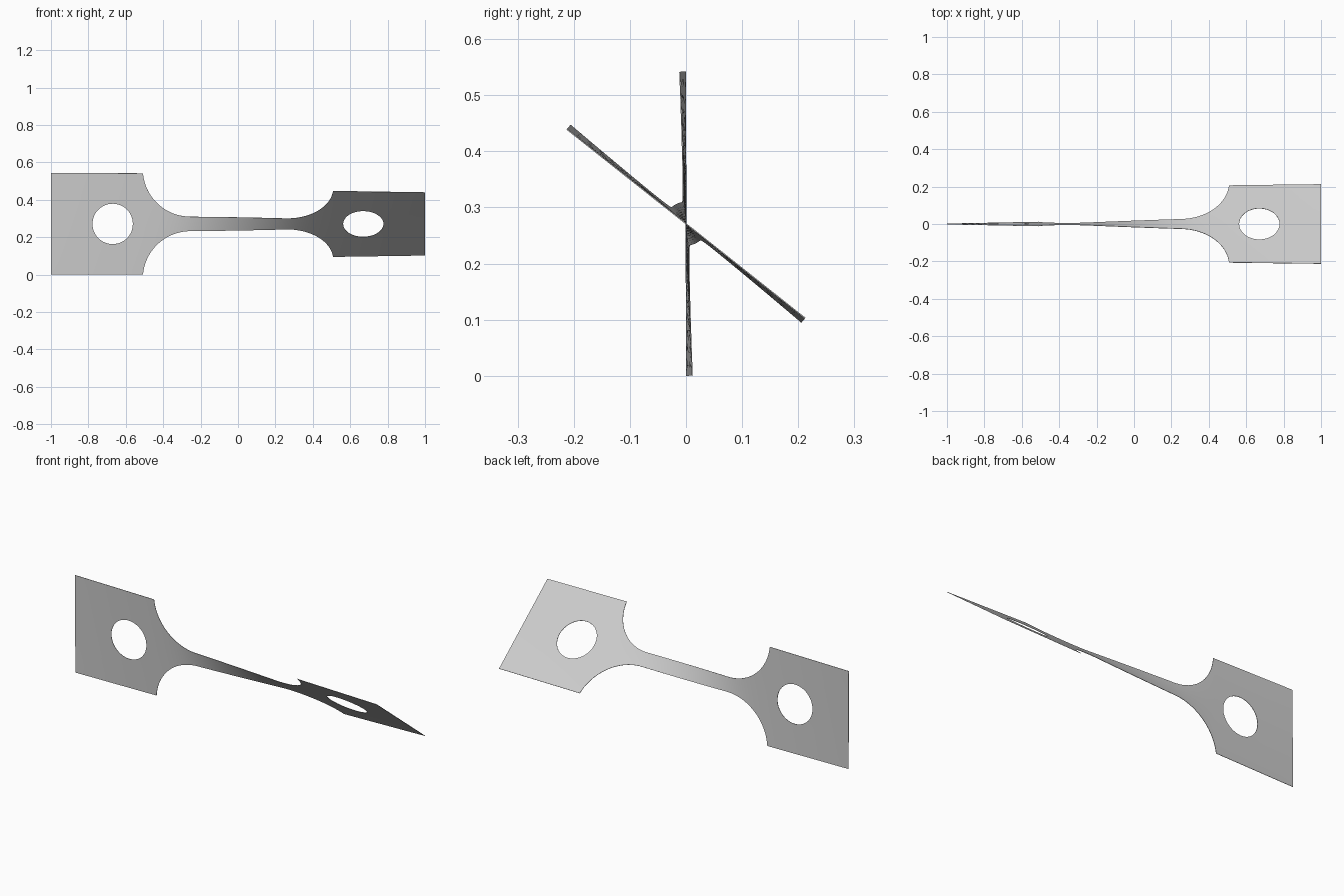
import bpy, bmesh
from math import sin, cos, acos, radians, hypot
from mathutils import Matrix

cube = bpy.data.objects.get("Cube")
if cube:
    bpy.data.objects.remove(cube, do_unlink=True)

HALF = 0.271                    # half width of the grips
NECK = 0.039                    # half width of the neck
RADIUS = 0.254                  # fillet radius
NECK_END = 0.255                # where the fillet meets the neck
HOLE_X, HOLE_R = 0.67, 0.108
THICK = 0.002
SIDE = 16                       # segments along each grip edge

arc_end = acos(1 - (HALF - NECK) / RADIUS)
GRIP_X = NECK_END + RADIUS * sin(arc_end)


def half_width(x):
    """Half width of the strip at a station along its length."""
    d = min(max(abs(x) - NECK_END, 0), GRIP_X - NECK_END)
    return NECK + RADIUS - (RADIUS ** 2 - d * d) ** 0.5


# Twist builds up fastest where the strip is narrow
STEPS = 1000
total = [0.0]
for i in range(STEPS):
    total.append(total[-1] + half_width(-1 + (2 * i + 1) / STEPS) ** -1.4)


def twist(x):
    p = min(max((x + 1) / 2 * STEPS, 0), STEPS - 0.001)
    i = int(p)
    f = (total[i] + (total[i + 1] - total[i]) * (p - i)) / total[-1]
    return radians(0.3 + 51.3 * f)


bm = bmesh.new()


def skin(rows, closed=False):
    """Fill quads between successive rows of flat points."""
    rows = [[bm.verts.new((x, 0, z)) for x, z in row] for row in rows]
    n = len(rows[0])
    for a, b in zip(rows, rows[1:]):
        for j in range(n if closed else n - 1):
            k = (j + 1) % n
            bm.faces.new((a[j], a[k], b[k], b[j]))


# Neck and fillets
arc = [NECK_END + RADIUS * sin(arc_end * i / 20) for i in range(21)]
stations = [-x for x in reversed(arc)]
stations += [NECK_END * (i / 16 - 1) for i in range(1, 32)]
stations += arc
skin([[(x, half_width(x) * (2 * j / SIDE - 1)) for j in range(SIDE + 1)]
      for x in stations])

# Grips: rings blending from the round hole to the rectangular outline
for s in (-1, 1):
    outline = []
    corners = [(GRIP_X, -HALF), (1, -HALF), (1, HALF), (GRIP_X, HALF)]
    for (ax, az), (bx, bz) in zip(corners, corners[1:] + corners[:1]):
        outline += [(ax + (bx - ax) * j / SIDE, az + (bz - az) * j / SIDE)
                    for j in range(SIDE)]
    rings = []
    for r in range(7):
        t, ring = r / 6, []
        for x, z in outline:
            d = hypot(x - HOLE_X, z)
            f = HOLE_R / d * (1 - t) + t
            ring.append((s * (HOLE_X + (x - HOLE_X) * f), z * f))
        rings.append(ring)
    skin(rings, closed=True)

bmesh.ops.remove_doubles(bm, verts=bm.verts, dist=0.0002)
bmesh.ops.recalc_face_normals(bm, faces=bm.faces)

# Twist the flat strip about its long axis and lift it to the ground
for v in bm.verts:
    v.co = Matrix.Rotation(twist(v.co.x), 3, 'X') @ v.co
    v.co.z += HALF

mesh = bpy.data.meshes.new("twisted_strip")
bm.to_mesh(mesh)
bm.free()
strip = bpy.data.objects.new("twisted_strip", mesh)
bpy.context.collection.objects.link(strip)

# Material
grey = bpy.data.materials.new("light_grey")
grey.use_nodes = True
colour = (0.6, 0.6, 0.6, 1)
grey.diffuse_color = colour
grey.node_tree.nodes["Principled BSDF"].inputs["Base Color"].default_value = colour
mesh.materials.append(grey)

# Sheet thickness and shading
bpy.ops.object.select_all(action='DESELECT')
strip.select_set(True)
bpy.context.view_layer.objects.active = strip
solid = strip.modifiers.new("thickness", 'SOLIDIFY')
solid.thickness = THICK
solid.offset = 0
bpy.ops.object.modifier_apply(modifier=solid.name)
bpy.ops.object.shade_smooth_by_angle(angle=radians(30))
